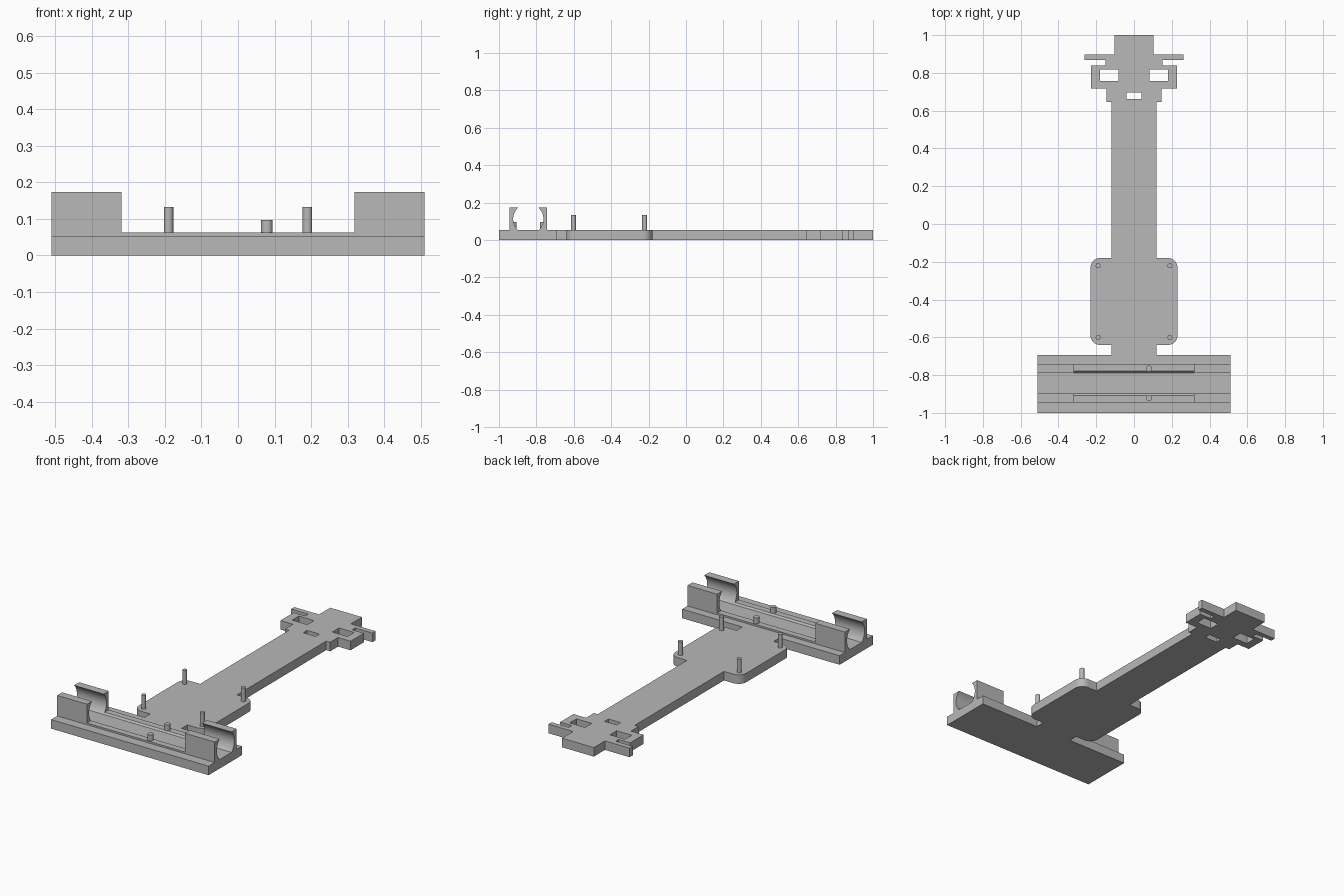
import bpy, bmesh, math
from mathutils import Vector

if "Cube" in bpy.data.objects:
    bpy.data.objects.remove(bpy.data.objects["Cube"], do_unlink=True)

grey = bpy.data.materials.new("light grey plastic")
grey.use_nodes = True
colour = (0.48, 0.48, 0.48, 1)
grey.diffuse_color = colour
grey.node_tree.nodes["Principled BSDF"].inputs["Base Color"].default_value = colour

PLATE = 0.053   # plate thickness
STRIP = 0.063   # low rail height
TOP = 0.173     # clip height


def prism(name, loops, direction):
    """Fill closed loops (later ones are holes) and extrude them."""
    bm = bmesh.new()
    edges = []
    for loop in loops:
        vs = [bm.verts.new(p) for p in loop]
        edges += [bm.edges.new((a, b)) for a, b in zip(vs, vs[1:] + vs[:1])]
    bmesh.ops.triangle_fill(bm, edges=edges, use_beauty=True)
    ret = bmesh.ops.extrude_face_region(bm, geom=bm.faces[:], use_keep_orig=True)
    moved = [g for g in ret["geom"] if isinstance(g, bmesh.types.BMVert)]
    bmesh.ops.translate(bm, verts=moved, vec=Vector(direction))
    bmesh.ops.recalc_face_normals(bm, faces=bm.faces[:])
    me = bpy.data.meshes.new(name)
    bm.to_mesh(me)
    bm.free()
    me.materials.append(grey)
    ob = bpy.data.objects.new(name, me)
    bpy.context.collection.objects.link(ob)
    smooth(ob)
    return ob


def smooth(ob):
    bpy.ops.object.select_all(action="DESELECT")
    ob.select_set(True)
    bpy.context.view_layer.objects.active = ob
    bpy.ops.object.shade_smooth_by_angle(angle=math.radians(30))


def peg(name, x, y, r, z0, z1):
    bpy.ops.mesh.primitive_cylinder_add(vertices=24, radius=r, depth=z1 - z0,
                                        location=(x, y, (z0 + z1) / 2))
    ob = bpy.context.object
    ob.name = name
    ob.data.materials.append(grey)
    smooth(ob)


def rect(x0, x1, y0, y1):
    return [(x0, y0, 0), (x1, y0, 0), (x1, y1, 0), (x0, y1, 0)]


def corner(cx, cy, r, start):
    """Quarter circle, counter-clockwise from a start angle in degrees."""
    return [(cx + r * math.cos(math.radians(start + 90 * i / 8)),
             cy + r * math.sin(math.radians(start + 90 * i / 8))) for i in range(9)]


# Right half of the outline, from the front edge to the top of the head
half = [(0.51, -1), (0.51, -0.693), (0.12, -0.693), (0.12, -0.64)]
half += corner(0.18, -0.59, 0.05, -90) + corner(0.18, -0.23, 0.05, 0)
half += [(0.12, -0.18), (0.12, 0.645), (0.146, 0.645), (0.146, 0.717),
         (0.227, 0.717), (0.227, 0.84), (0.152, 0.84), (0.152, 0.868),
         (0.263, 0.868), (0.263, 0.897), (0.103, 0.897), (0.103, 1)]
outline = [(x, y, 0) for x, y in half] + [(-x, y, 0) for x, y in reversed(half)]

# Eye and mouth openings
holes = [rect(s * 0.13 - 0.049, s * 0.13 + 0.049, 0.757, 0.819) for s in (-1, 1)]
holes.append(rect(-0.04, 0.04, 0.661, 0.697))
prism("base_plate", [outline] + holes, (0, 0, PLATE))

# Battery holder: round bore between two walls, cut low in the middle
MID, BORE, BORE_Z, OUT = -0.843, 0.081, 0.113, 0.101


def wall(side, height):
    low = math.asin((PLATE - BORE_Z) / BORE)
    high = math.asin((height - BORE_Z) / BORE)
    n = 20
    inner = [(MID + side * BORE * math.cos(low + (high - low) * i / n),
              BORE_Z + BORE * math.sin(low + (high - low) * i / n)) for i in range(n + 1)]
    return inner + [(MID + side * OUT, height), (MID + side * OUT, PLATE)]


for side, label in ((-1, "front"), (1, "back")):
    for x0, x1, height, part in ((-0.51, -0.318, TOP, "right_clip"),
                                 (0.318, 0.51, TOP, "left_clip"),
                                 (-0.318, 0.318, STRIP, "low_rail")):
        loop = [(x0, y, z) for y, z in wall(side, height)]
        prism(f"{label}_{part}", [loop], (x1 - x0, 0, 0))
    peg(f"{label}_rail_peg", 0.079, MID + side * 0.078, 0.016, PLATE, 0.097)

# Board mounting pegs
for x in (-0.19, 0.19):
    for y in (-0.601, -0.221):
        peg("mounting_peg", x, y, 0.013, PLATE - 0.01, 0.133)
